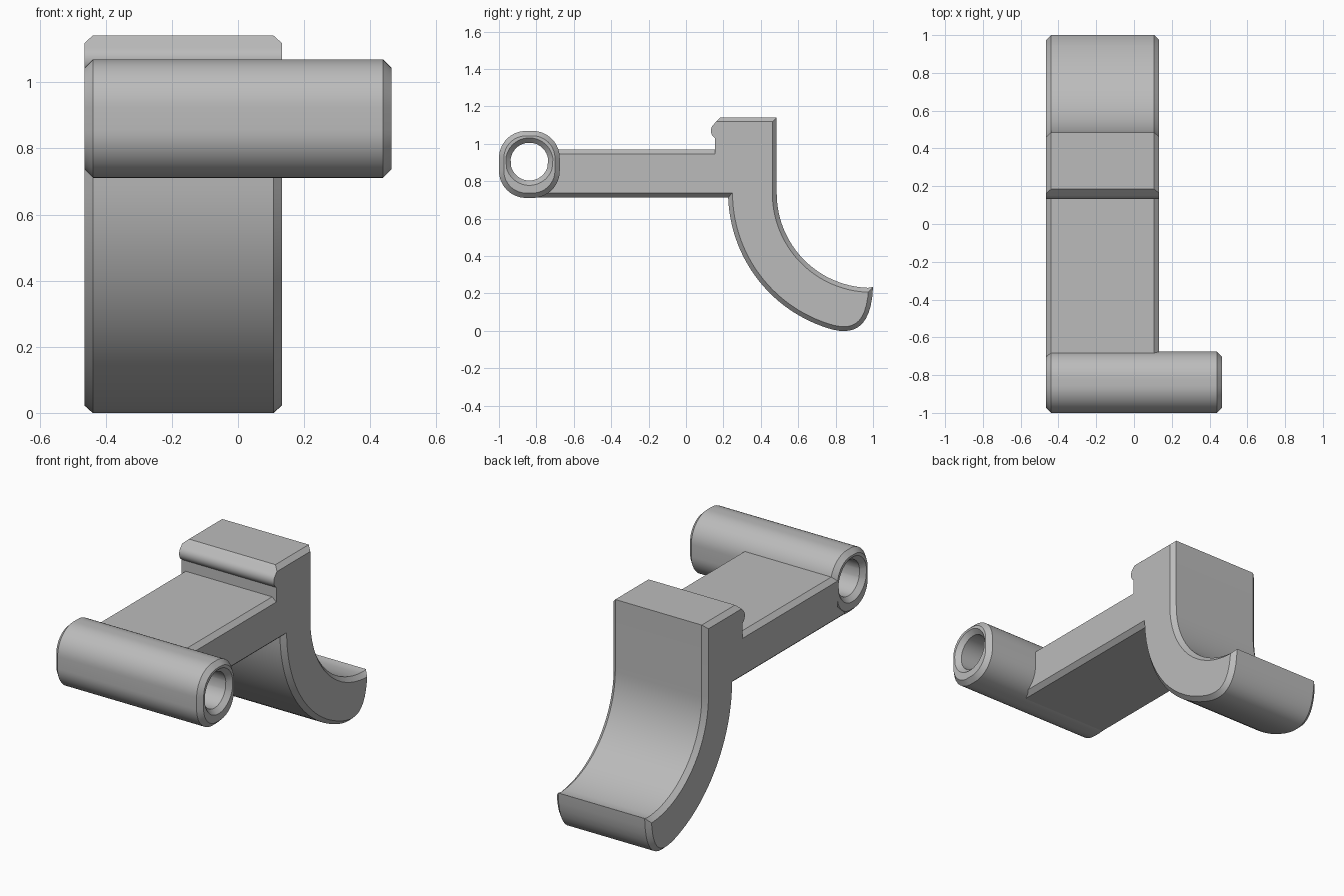
import bpy, bmesh, math
from mathutils import Vector
from mathutils.geometry import interpolate_bezier

cube = bpy.data.objects.get("Cube")
if cube:
    bpy.data.objects.remove(cube, do_unlink=True)

grey = bpy.data.materials.new("plain grey")
grey.use_nodes = True
COLOUR = (0.5, 0.5, 0.5, 1)
grey.diffuse_color = COLOUR
grey.node_tree.nodes["Principled BSDF"].inputs["Base Color"].default_value = COLOUR

CHAMFER = 0.026


def loft(name, rings, closed):
    """Skin rings of (x, points in the y-z plane); cap the ends unless closed."""
    bm = bmesh.new()
    loops = [[bm.verts.new((x, p[0], p[1])) for p in pts] for x, pts in rings]
    n = len(loops[0])
    pairs = list(zip(loops, loops[1:]))
    if closed:
        pairs.append((loops[-1], loops[0]))
    else:
        bm.faces.new(loops[0])
        bm.faces.new(loops[-1])
    for a, b in pairs:
        for i in range(n):
            j = (i + 1) % n
            bm.faces.new((a[i], a[j], b[j], b[i]))
    bmesh.ops.recalc_face_normals(bm, faces=bm.faces)
    mesh = bpy.data.meshes.new(name)
    bm.to_mesh(mesh)
    bm.free()
    mesh.materials.append(grey)
    obj = bpy.data.objects.new(name, mesh)
    bpy.context.collection.objects.link(obj)
    bpy.ops.object.select_all(action='DESELECT')
    obj.select_set(True)
    bpy.context.view_layer.objects.active = obj
    bpy.ops.object.shade_smooth_by_angle(angle=math.radians(30))
    return obj


def arc(cy, cz, r, start, end, count):
    angles = [math.radians(start + (end - start) * i / count) for i in range(count + 1)]
    return [Vector((cy + r * math.cos(a), cz + r * math.sin(a))) for a in angles]


def inset(points, offsets):
    """Move each edge of a clockwise outline inward by its own offset."""
    result = []
    for i, p in enumerate(points):
        e1 = (p - points[i - 1]).normalized()
        e2 = (points[(i + 1) % len(points)] - p).normalized()
        n1, n2 = Vector((e1.y, -e1.x)), Vector((e2.y, -e2.x))
        d1, d2 = offsets[i - 1], offsets[i]
        det = n1.x * n2.y - n1.y * n2.x
        if abs(det) < 1e-4:
            result.append(p + n1 * d1)
        else:
            result.append(p + Vector((d1 * n2.y - d2 * n1.y, d2 * n1.x - d1 * n2.x)) / det)
    return result


# Arm, upright block and curved hook share one side outline (clockwise)
plain, bevelled = 0, CHAMFER * 0.9
outline = []


def add(points, offset):
    outline.extend((Vector(p), offset) for p in points)


add([(-0.8, 0.714), (-0.7, 0.8)], plain)
add([(-0.7, 0.97)], bevelled)
add([(0.155, 0.97), (0.155, 1.03)], plain)
add(arc(0.18, 1.07, 0.047, 220, 132, 8), plain)             # rounded catch lip
add([(0.185, 1.142), (0.485, 1.142)], bevelled)
add(arc(0.99, 0.735, 0.505, 180, 268, 24), bevelled)        # inner hook curve
tip = interpolate_bezier(Vector((1.0, 0.235)), Vector((0.99, -0.02)),
                         Vector((0.865, -0.028)), Vector((0.725, 0.026)), 14)
add([p.to_2d() for p in tip[:-1]], bevelled)                # rounded hook tip
add(arc(0.985, 0.74, 0.76, 250, 182, 24), bevelled)         # outer hook curve

points = [p for p, _ in outline]
inner = inset(points, [d for _, d in outline])
LEFT, RIGHT = 0.133, -0.465
loft("arm_and_hook", [(RIGHT, inner), (RIGHT + CHAMFER, points),
                      (LEFT - CHAMFER, points), (LEFT, inner)], closed=False)


# Pivot barrel: rounded rectangular tube with a countersunk round bore
def rounded_rect(shrink):
    half_y, half_z, r = 0.1625 - shrink, 0.179 - shrink, 0.145 - shrink
    pts = []
    for k, (sy, sz) in enumerate([(1, 1), (-1, 1), (-1, -1), (1, -1)]):
        pts += arc(-0.8375 + sy * (half_y - r), 0.89 + sz * (half_z - r), r,
                   90 * k, 90 * k + 90, 14)
    return pts


outer, end = rounded_rect(0), rounded_rect(CHAMFER)
bore_centre = Vector((-0.8375, 0.905))


def bore(r):
    return [bore_centre + (p - bore_centre).normalized() * r for p in outer]


H = 0.465
loft("pivot_barrel", [(-H, end), (CHAMFER - H, outer), (H - CHAMFER, outer), (H, end),
                      (H, bore(0.127)), (H - CHAMFER, bore(0.101)),
                      (CHAMFER - H, bore(0.101)), (-H, bore(0.127))], closed=True)
